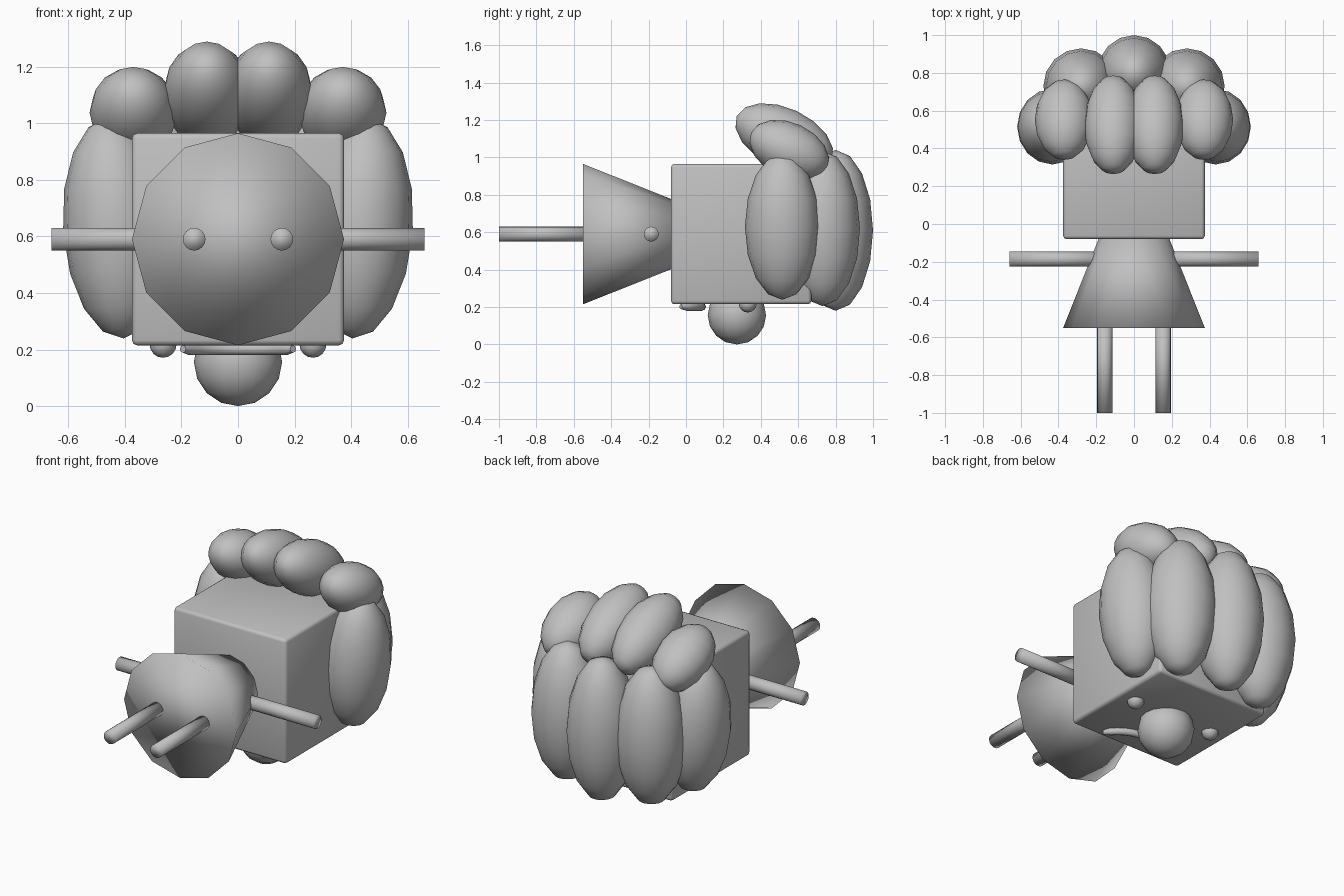
import bpy, math
from math import radians, sin, cos

if "Cube" in bpy.data.objects:
    bpy.data.objects.remove(bpy.data.objects["Cube"])

grey = bpy.data.materials.new("light_grey")
grey.diffuse_color = (0.53, 0.53, 0.53, 1)
grey.use_nodes = True
grey.node_tree.nodes["Principled BSDF"].inputs["Base Color"].default_value = grey.diffuse_color


def finish(name):
    ob = bpy.context.object
    ob.name = name
    ob.data.materials.clear()
    ob.data.materials.append(grey)
    bpy.ops.object.shade_smooth()
    return ob


def ball(name, loc, size, rot=(0, 0, 0), segs=16, rings=8):
    bpy.ops.mesh.primitive_uv_sphere_add(segments=segs, ring_count=rings, radius=1,
                                         location=loc, rotation=[radians(a) for a in rot])
    bpy.context.object.scale = size
    return finish(name)


def rod(name, loc, length, rot):
    bpy.ops.mesh.primitive_cylinder_add(vertices=16, radius=0.04, depth=length,
                                        location=loc, rotation=[radians(a) for a in rot])
    return finish(name)


# Head: softly bevelled cube
bpy.ops.mesh.primitive_cube_add(size=0.75, location=(0, 0.295, 0.59))
head = finish("head")
bev = head.modifiers.new("soft_edges", 'BEVEL')
bev.width = 0.018
bev.segments = 2

# Dress: twelve-sided flared cone, wide end towards the feet
bpy.ops.mesh.primitive_cone_add(vertices=12, radius1=0.375, radius2=0.172, depth=0.51,
                                location=(0, -0.295, 0.59), rotation=(radians(-90), 0, 0))
finish("dress")

# Nose
ball("nose", (0, 0.272, 0.156), (0.156, 0.156, 0.156))

# Mouth: bent tube on the face
curve = bpy.data.curves.new("mouth", 'CURVE')
curve.dimensions = '3D'
curve.bevel_depth = 0.022
curve.bevel_resolution = 2
curve.use_fill_caps = True
line = curve.splines.new('POLY')
count = 13
line.points.add(count - 1)
for i, p in enumerate(line.points):
    a = radians(-60 + 120 * i / (count - 1))
    p.co = (0.225 * sin(a), -0.14 + 0.225 * cos(a), 0.202, 1)
    p.radius = 0.6 if i in (0, count - 1) else 1.0
mouth = bpy.data.objects.new("mouth", curve)
bpy.context.collection.objects.link(mouth)
curve.materials.append(grey)
line.use_smooth = True

# Paired parts
for side, s in (("left", -1), ("right", 1)):
    rod(side + "_arm", (s * 0.38, -0.186, 0.59), 0.56, (0, 90, 0))
    rod(side + "_leg", (s * 0.155, -0.75, 0.59), 0.5, (90, 0, 0))
    ball(side + "_eye", (s * 0.265, 0.33, 0.219), (0.048, 0.048, 0.048), segs=12)
    # Hair locks beside and behind the head
    ball(side + "_side_hair", (s * 0.432, 0.515, 0.63), (0.187, 0.2, 0.392), (0, s * 4, 0))
    ball(side + "_back_hair", (s * 0.28, 0.73, 0.62), (0.2, 0.2, 0.415))
    # Tilted hair locks along the upper edge
    ball(side + "_inner_top_hair", (s * 0.11, 0.525, 1.103), (0.155, 0.16, 0.28), (65, 0, 0))
    ball(side + "_outer_top_hair", (s * 0.37, 0.552, 1.038), (0.155, 0.147, 0.225), (65, 0, 0))

ball("middle_back_hair", (0, 0.8, 0.61), (0.195, 0.2, 0.43))
